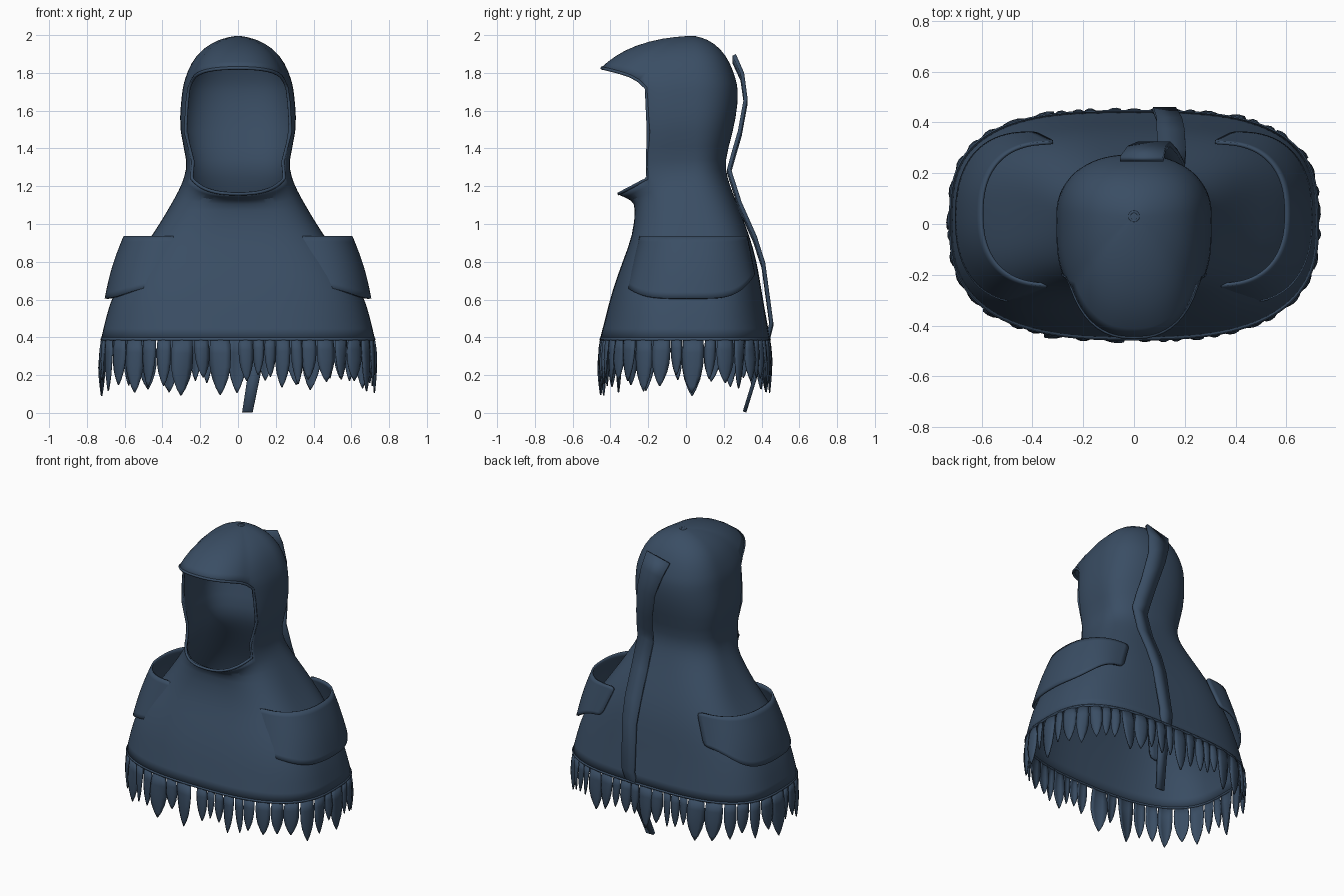
import bpy, math, random
from mathutils import Vector

if "Cube" in bpy.data.objects:
    bpy.data.objects.remove(bpy.data.objects["Cube"])

random.seed(4)
cloth = bpy.data.materials.new("slate_blue_cloth")
cloth.diffuse_color = (0.042, 0.075, 0.127, 1)
cloth.use_nodes = True
cloth.node_tree.nodes["Principled BSDF"].inputs["Base Color"].default_value = cloth.diffuse_color


def make(name, verts, faces, thick=0.0, subdiv=0, angle=40):
    me = bpy.data.meshes.new(name)
    me.from_pydata(verts, [], faces)
    me.materials.append(cloth)
    ob = bpy.data.objects.new(name, me)
    bpy.context.collection.objects.link(ob)
    if subdiv:
        m = ob.modifiers.new("smooth", 'SUBSURF')
        m.levels = m.render_levels = subdiv
    if thick:
        m = ob.modifiers.new("cloth", 'SOLIDIFY')
        m.thickness, m.offset = thick, 0
    bpy.context.view_layer.objects.active = ob
    ob.select_set(True)
    bpy.ops.object.shade_smooth_by_angle(angle=math.radians(angle))
    ob.select_set(False)
    return ob


def grid_faces(rows, cols, wrap=False, skip=lambda r, c: False):
    return [(r * cols + c, r * cols + (c + 1) % cols,
             (r + 1) * cols + (c + 1) % cols, (r + 1) * cols + c)
            for r in range(rows - 1) for c in range(cols if wrap else cols - 1)
            if not skip(r, c)]


def tube(name, pts, radius, cyclic=True):
    cu = bpy.data.curves.new(name, 'CURVE')
    cu.dimensions = '3D'
    cu.bevel_depth, cu.bevel_resolution = radius, 1
    sp = cu.splines.new('POLY')
    sp.points.add(len(pts) - 1)
    for p, q in zip(sp.points, pts):
        p.co = (*q, 1)
    sp.use_cyclic_u = cyclic
    cu.materials.append(cloth)
    ob = bpy.data.objects.new(name, cu)
    bpy.context.collection.objects.link(ob)


def spow(v, p):
    return math.copysign(abs(v) ** p, v)


# Cross-sections: z, half width, front y, middle y, back y,
# front squareness, back squareness, front lift
ROWS = [
    (0.39, 0.72, -0.45, 0, 0.44, 0.74, 0.66, 0),
    (0.50, 0.695, -0.422, 0, 0.42, 0.72, 0.66, 0),
    (0.64, 0.655, -0.387, 0, 0.395, 0.68, 0.66, 0),
    (0.80, 0.55, -0.33, 0.02, 0.37, 0.62, 0.62, 0),
    (0.94, 0.445, -0.275, 0.03, 0.33, 0.6, 0.6, 0),
    (1.09, 0.355, -0.26, 0.03, 0.27, 0.7, 0.7, 0),
    (1.18, 0.305, -0.28, 0.03, 0.235, 0.8, 0.8, -0.05),
    (1.24, 0.28, -0.355, 0.03, 0.215, 0.8, 0.85, -0.08),
    (1.33, 0.258, -0.29, 0.03, 0.195, 0.5, 0.85, 0),
    (1.49, 0.307, -0.30, 0.03, 0.245, 0.58, 0.85, 0),
    (1.64, 0.297, -0.31, 0.03, 0.27, 0.58, 0.85, 0),
    (1.72, 0.287, -0.32, 0.03, 0.268, 0.6, 0.85, 0.02),
    (1.76, 0.278, -0.445, 0.03, 0.26, 0.82, 0.85, 0.065),
    (1.85, 0.245, -0.375, 0.03, 0.23, 0.85, 0.85, 0.035),
    (1.925, 0.185, -0.27, 0.03, 0.18, 0.9, 0.9, 0.015),
    (1.975, 0.095, -0.12, 0.03, 0.11, 1, 1, 0.005),
    (1.99, 0.012, 0.018, 0.03, 0.042, 1, 1, 0),
]
N = 56
EDGE = 9          # columns each side of the front centre left open at the face
CHIN, BRIM = 7, 12


def section_point(row, a):
    z, w, yf, yc, yb, pf, pb, lift = row
    c, s = math.cos(a), math.sin(a)
    reach, p = (yc - yf, pf) if c > 0 else (yb - yc, pb)
    front = max(0, (c - 0.55) / 0.45) ** (0.6 if lift > 0 else 0.9)
    return Vector((w * spow(s, p), yc - reach * spow(c, p), z + lift * front))


# Hooded cape with the face left open
verts = [section_point(r, 2 * math.pi * k / N) for r in ROWS for k in range(N)]
opening = lambda r, c: CHIN <= r < BRIM and (c < EDGE or c >= N - EDGE)
faces = grid_faces(len(ROWS), N, True, opening)
faces.append(tuple((len(ROWS) - 1) * N + k for k in range(N)))
make("hooded_cape", verts, faces, 0.012, 1, 50)

# Piping around the face opening
side = range(-EDGE, EDGE + 1)
rim = [verts[CHIN * N + k % N] for k in side]
rim += [verts[r * N + EDGE] for r in range(CHIN + 1, BRIM)]
rim += [verts[BRIM * N + k % N] for k in reversed(side)]
rim += [verts[r * N + N - EDGE] for r in range(BRIM - 1, CHIN, -1)]
tube("face_piping", rim, 0.009)

# Hem cord along the lower edge
hem = [section_point(ROWS[0], 2 * math.pi * k / 400) for k in range(400)]
tube("hem_cord", hem[::4], 0.009)

# Fringe of leaf-shaped strips hanging from the hem
lengths = [0.0]
for i in range(400):
    lengths.append(lengths[-1] + (hem[(i + 1) % 400] - hem[i]).length)


def hem_at(d):
    d %= lengths[-1]
    i = next(k for k in range(400) if lengths[k + 1] >= d)
    return hem[i].lerp(hem[(i + 1) % 400], (d - lengths[i]) / (lengths[i + 1] - lengths[i]))


LEAF = [(0, 0.85), (0.25, 0.95), (0.5, 0.9), (0.7, 0.7), (0.88, 0.36), (1, 0.03)]
fv, ff = [], []
d = 0.0
while d < lengths[-1] - 0.04:
    width = min(random.choice((0.06, 0.08, 0.1, 0.12)), lengths[-1] - d)
    mid = hem_at(d + width / 2)
    along = (hem_at(d + width) - hem_at(d)).normalized()
    out = Vector((along.y, -along.x, 0))
    drop = 0.165 + width * 0.9 + random.uniform(-0.035, 0.03)
    lean = random.uniform(-0.015, 0.015)
    turn = random.uniform(-0.35, 0.35)
    base = len(fv)
    for t, w in LEAF:
        for u in (-1, -0.5, 0, 0.5, 1):
            bulge = 0.014 * (1 - u * u) * math.sin(math.pi * (0.15 + 0.85 * t)) + 0.006 * t
            x = u * w * width * 0.5
            fv.append(mid + along * (x + lean * t) + Vector((0, 0, -drop * t))
                      + out * (bulge - 0.004 + x * turn * min(1, 2 * t)))
    ff += [tuple(base + i for i in f) for f in grid_faces(len(LEAF), 5)]
    d += width
make("fringe", fv, ff, 0.007, 0, 60)

# Shoulder flaps: open-topped pockets whose ends tuck into the cape
for s, name in ((1, "right_shoulder_flap"), (-1, "left_shoulder_flap")):
    fv, R, C = [], 6, 25
    for r in range(R):
        t = r / (R - 1)
        for c in range(C):
            a = math.pi * (c / (C - 1) - 0.5)
            ca, sa = max(0, math.cos(a)), math.sin(a)
            x = 0.31 + 0.08 * t + (0.29 + 0.02 * t) * ca ** 0.75
            x += 0.012 * math.sin(math.pi * t) * ca
            y = 0.04 - 0.015 * t + (0.28 + 0.055 * t) * spow(sa, 0.85)
            low = 0.605 + (0.13 if sa > 0 else 0.06) * abs(sa) ** 4
            fv.append((s * x, y, 0.935 + (low - 0.935) * t))
    make(name, fv, grid_faces(R, C), 0.013, 1, 50)

# Long ribbon down the back: x, y, z, width
RIBBON = [
    (0.03, 0.255, 1.875, 0.17), (0.05, 0.298, 1.78, 0.15), (0.08, 0.316, 1.65, 0.125),
    (0.115, 0.285, 1.48, 0.11), (0.135, 0.25, 1.36, 0.11), (0.145, 0.228, 1.28, 0.11),
    (0.15, 0.285, 1.10, 0.11), (0.145, 0.365, 0.92, 0.11), (0.14, 0.41, 0.78, 0.10),
    (0.12, 0.452, 0.47, 0.09), (0.11, 0.435, 0.40, 0.08), (0.085, 0.37, 0.20, 0.065),
    (0.05, 0.31, 0.005, 0.055),
]
rv = [(x + u * w / 2, y, z + u * w * 0.12 * (z > 0.3))
      for x, y, z, w in RIBBON for u in (-1, 1)]
make("back_ribbon", rv, grid_faces(len(RIBBON), 2), 0.02, 0, 40)

# Small eyelet on the crown
ring = [(0.018 * math.cos(i * math.pi / 8), 0.03 + 0.018 * math.sin(i * math.pi / 8), 1.991)
        for i in range(16)]
tube("crown_eyelet", ring, 0.006)
